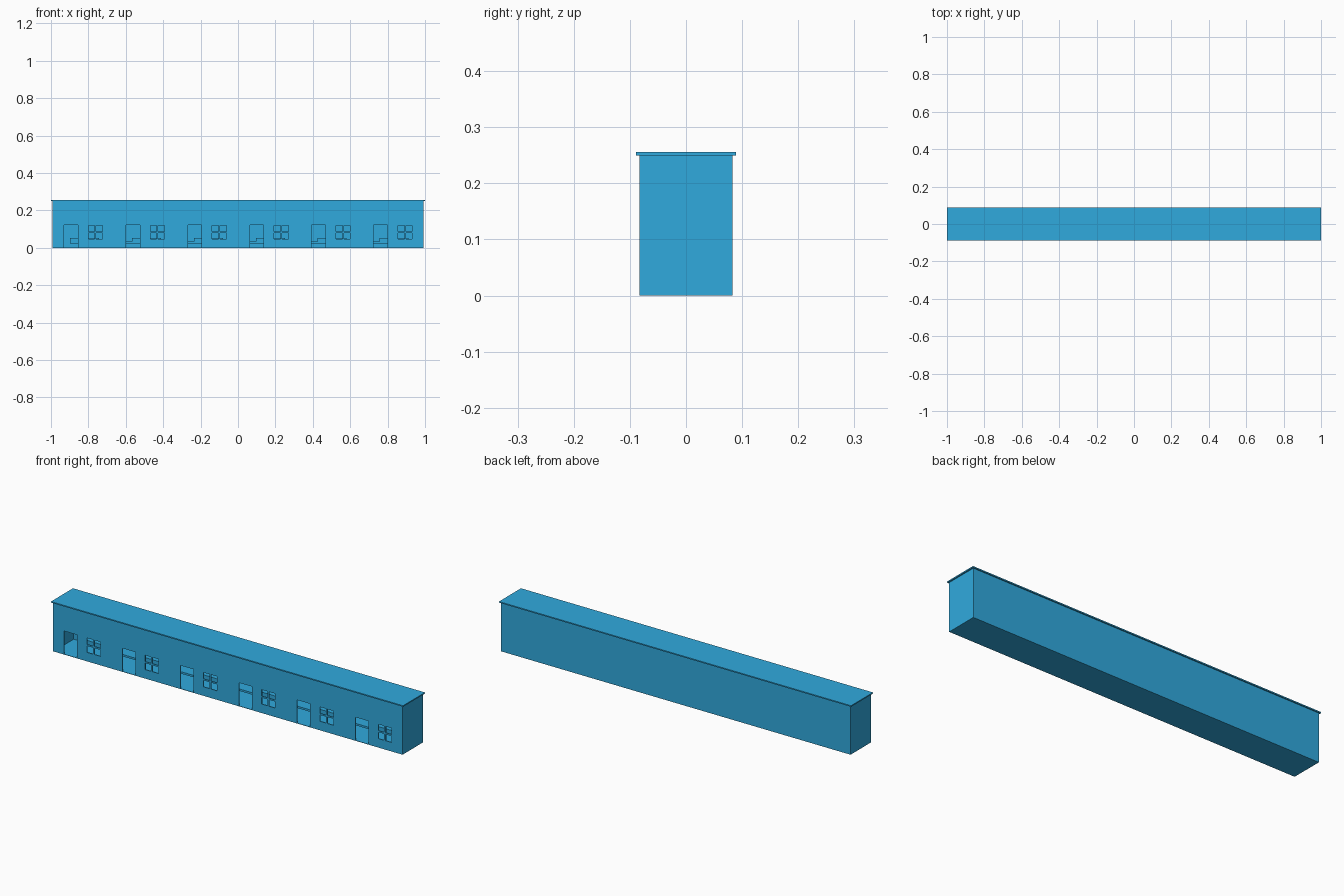
import bpy, bmesh

if "Cube" in bpy.data.objects:
    bpy.data.objects.remove(bpy.data.objects["Cube"])

HX, HY, H = 0.993, 0.083, 0.25    # half length, half depth, wall height
T = 0.005                         # wall thickness
N = 6
PITCH = 2 * HX / N

def box(name, x0, x1, y0, y1, z0, z1):
    me = bpy.data.meshes.new(name)
    bm = bmesh.new()
    bmesh.ops.create_cube(bm, size=1)
    for v in bm.verts:
        v.co = (x0 if v.co.x < 0 else x1,
                y0 if v.co.y < 0 else y1,
                z0 if v.co.z < 0 else z1)
    bm.to_mesh(me)
    bm.free()
    ob = bpy.data.objects.new(name, me)
    bpy.context.collection.objects.link(ob)
    mat = bpy.data.materials.get("blue") or bpy.data.materials.new("blue")
    mat.diffuse_color = (0.03, 0.4, 0.73, 1)
    mat.use_nodes = True
    mat.node_tree.nodes["Principled BSDF"].inputs["Base Color"].default_value = mat.diffuse_color
    me.materials.append(mat)
    return ob

# Closed shell: floor, back, ends and overhanging roof
box("floor", -HX, HX, -HY, HY, 0, 0.002)
box("back_wall", -HX, HX, HY - T, HY, 0, H)
box("left_wall", -HX, -HX + T, -HY, HY, 0, H)
box("right_wall", HX - T, HX, -HY, HY, 0, H)
box("roof", -1, 1, -0.089, 0.089, H, 0.256)

# Front wall: grid of cells, leaving out door and window panes
holes = []
for i in range(N):
    x = -HX + i * PITCH
    holes.append((x + 0.063, x + 0.137, 0, 0.121))
    for px in (0.193, 0.235):
        for pz in (0.046, 0.087):
            holes.append((x + px, x + px + 0.034, pz, pz + 0.033))
xs = sorted({round(v, 5) for h in holes for v in h[:2]} | {-HX, HX})
zs = sorted({round(v, 5) for h in holes for v in h[2:]} | {0, H})

wall = box("front_wall", -1, 1, -1, 1, 0, 1)
bm = bmesh.new()
for x0, x1 in zip(xs, xs[1:]):
    for z0, z1 in zip(zs, zs[1:]):
        cx, cz = (x0 + x1) / 2, (z0 + z1) / 2
        if any(a < cx < b and c < cz < d for a, b, c, d in holes):
            continue
        bm.faces.new([bm.verts.new((x, -HY, z)) for x, z in
                      ((x0, z0), (x1, z0), (x1, z1), (x0, z1))])
bmesh.ops.remove_doubles(bm, verts=bm.verts, dist=1e-5)
bm.to_mesh(wall.data)
bm.free()
solid = wall.modifiers.new("thickness", 'SOLIDIFY')
solid.thickness = T
solid.offset = -1

# Low bench with a raised cushion along the back of each bay
for i in range(N):
    x = -HX + i * PITCH
    x1 = min(x + 0.095 + PITCH, HX - T)
    box(f"bench_{i}", x + 0.095, x1, 0.015, HY - T, 0.024, 0.034)
    box(f"cushion_{i}", x + 0.095, x + 0.25, 0.015, HY - T, 0.034, 0.052)
